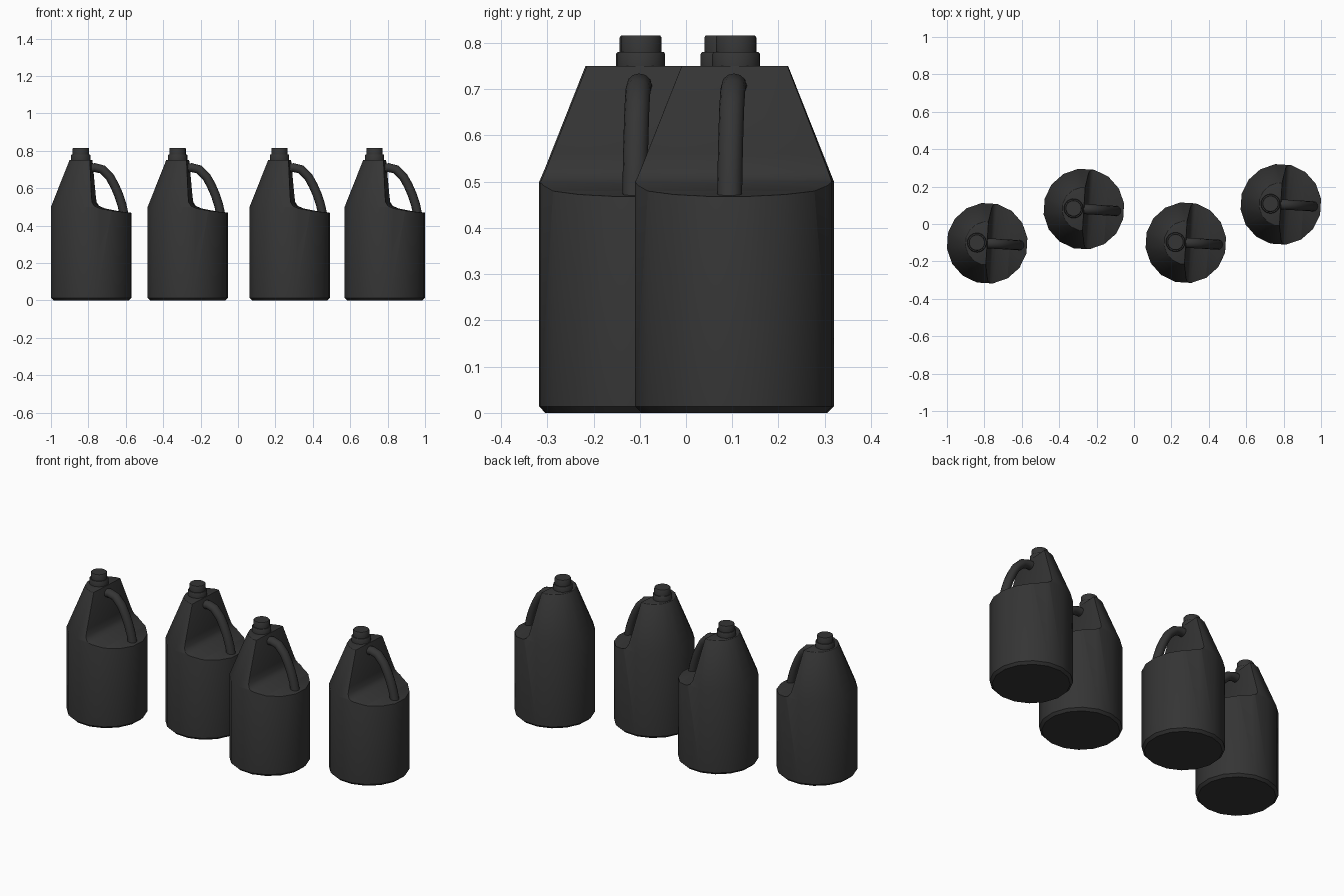
import bpy, bmesh, math
from mathutils import Matrix

if "Cube" in bpy.data.objects:
    bpy.data.objects.remove(bpy.data.objects["Cube"], do_unlink=True)

plastic = bpy.data.materials.new("charcoal_plastic")
plastic.use_nodes = True
colour = (0.035, 0.035, 0.035, 1)
plastic.diffuse_color = colour
plastic.node_tree.nodes["Principled BSDF"].inputs["Base Color"].default_value = colour


def add_object(name, bm):
    bmesh.ops.recalc_face_normals(bm, faces=bm.faces)
    mesh = bpy.data.meshes.new(name)
    bm.to_mesh(mesh)
    bm.free()
    mesh.materials.append(plastic)
    obj = bpy.data.objects.new(name, mesh)
    bpy.context.collection.objects.link(obj)
    return obj


def skin(bm, rings):
    """Join closed rings of points into a capped tube."""
    loops = [[bm.verts.new(p) for p in ring] for ring in rings]
    n = len(loops[0])
    for a, b in zip(loops, loops[1:]):
        for i in range(n):
            j = (i + 1) % n
            bm.faces.new((a[i], a[j], b[j], b[i]))
    bm.faces.new(loops[0])
    bm.faces.new(loops[-1])


def lathe(name, profile, sides, x=0):
    bm = bmesh.new()
    angles = [(i + 0.5) * math.tau / sides for i in range(sides)]
    skin(bm, [[(x + r * math.cos(a), r * math.sin(a), z) for a in angles]
              for r, z in profile])
    return add_object(name, bm)


def smooth(obj, angle):
    bpy.ops.object.select_all(action="DESELECT")
    obj.select_set(True)
    bpy.context.view_layer.objects.active = obj
    bpy.ops.object.shade_smooth_by_angle(angle=math.radians(angle))


# Round body with tapering shoulder
body = lathe("bottle_body", [(0.203, 0), (0.217, 0.014), (0.217, 0.5), (0.117, 0.75)], 16)

# Cutter for the grip recess: steep wall curving into a gently sloping floor
recess = [(-0.002, 0.8), (0.0, 0.75), (0.013, 0.56), (0.017, 0.525), (0.03, 0.505),
          (0.06, 0.492), (0.12, 0.48), (0.2, 0.47), (0.3, 0.458), (0.3, 0.8)]
bm = bmesh.new()
skin(bm, [[(x, y, z) for x, z in recess] for y in (-0.3, 0.3)])
cutter = add_object("recess_cutter", bm)
cutter.hide_render = True

cut = body.modifiers.new("recess", "BOOLEAN")
cut.operation = "DIFFERENCE"
cut.solver = "EXACT"
cut.object = cutter
bevel = body.modifiers.new("soft_rim", "BEVEL")
bevel.width = 0.008
bevel.segments = 2
bevel.limit_method = "ANGLE"
bevel.angle_limit = math.radians(50)
bpy.context.view_layer.update()
result = bpy.data.meshes.new_from_object(
    body.evaluated_get(bpy.context.evaluated_depsgraph_get()))
body.modifiers.clear()
body.data = result
bpy.data.objects.remove(cutter, do_unlink=True)
smooth(body, 35)

# Neck collar and screw cap
collar = lathe("neck_collar", [(0.052, 0.745), (0.052, 0.776), (0.049, 0.78)], 20, -0.055)
cap = lathe("screw_cap", [(0.044, 0.775), (0.044, 0.812), (0.041, 0.816)], 20, -0.055)

# Curved carrying handle swept in the xz plane
path = [(-0.02, 0.704), (0.02, 0.71), (0.06, 0.7), (0.1, 0.66), (0.125, 0.615),
        (0.147, 0.565), (0.165, 0.51), (0.178, 0.45)]
rings = []
for i, (x, z) in enumerate(path):
    x0, z0 = path[max(i - 1, 0)]
    x1, z1 = path[min(i + 1, len(path) - 1)]
    length = math.hypot(x1 - x0, z1 - z0)
    nx, nz = (z0 - z1) / length, (x1 - x0) / length
    ring = []
    for k in range(12):
        a = k * math.tau / 12
        u, v = 0.024 * math.cos(a), 0.027 * math.sin(a)
        ring.append((x + nx * u, v, z + nz * u))
    rings.append(ring)
bm = bmesh.new()
skin(bm, rings)
handle = add_object("carry_handle", bm)

for part in (collar, cap, handle):
    smooth(part, 40)

# Four identical bottles, staggered in a row
spots = [(-0.785, -0.103), (-0.268, 0.08), (0.277, -0.1), (0.785, 0.105)]
parts = [body, collar, cap, handle]
for n, (x, y) in enumerate(spots):
    place = Matrix.Translation((x, y, 0)) @ Matrix.Rotation(math.radians(-3.5), 4, "Z")
    for part in parts:
        obj = part
        if n:
            obj = part.copy()
            obj.name = f"{part.name.split('.')[0]}_{n + 1}"
            bpy.context.collection.objects.link(obj)
        obj.matrix_world = place
